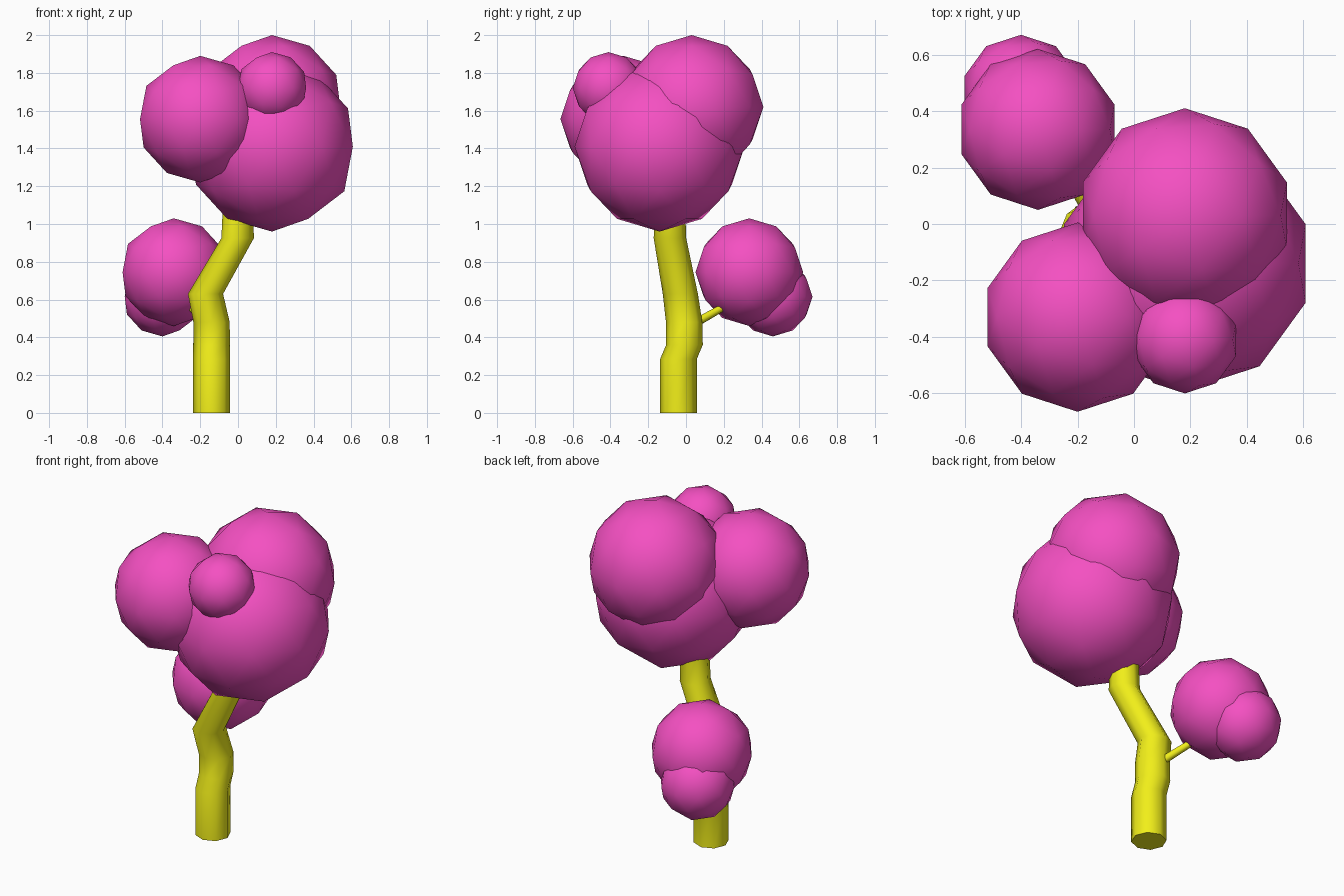
import bpy, bmesh
from math import cos, sin, pi, radians
from mathutils import Vector

if "Cube" in bpy.data.objects:
    bpy.data.objects.remove(bpy.data.objects["Cube"])


def material(name, rgb):
    m = bpy.data.materials.new(name)
    m.diffuse_color = (*rgb, 1)
    m.use_nodes = True
    m.node_tree.nodes["Principled BSDF"].inputs["Base Color"].default_value = m.diffuse_color
    return m


PINK = material("pink_leaves", (0.91, 0.08, 0.54))
YELLOW = material("yellow_bark", (0.88, 0.86, 0.01))


def leaf_ball(name, centre, radius):
    bpy.ops.mesh.primitive_ico_sphere_add(subdivisions=2, radius=radius, location=centre)
    ob = bpy.context.object
    ob.name = name
    ob.data.materials.append(PINK)
    bpy.ops.object.shade_smooth()


def limb(name, rings, sides, u=Vector((1, 0, 0)), v=Vector((0, 1, 0))):
    """Tube through (x, y, z, radius) rings, all lying in the u-v plane."""
    bm = bmesh.new()
    loops = []
    for x, y, z, r in rings:
        c = Vector((x, y, z))
        loops.append([bm.verts.new(c + r * (cos(2 * pi * i / sides) * u + sin(2 * pi * i / sides) * v))
                      for i in range(sides)])
    for a, b in zip(loops, loops[1:]):
        for i in range(sides):
            j = (i + 1) % sides
            bm.faces.new((a[i], a[j], b[j], b[i]))
    bm.faces.new(loops[0][::-1])
    bm.faces.new(loops[-1])
    bmesh.ops.recalc_face_normals(bm, faces=bm.faces)
    mesh = bpy.data.meshes.new(name)
    bm.to_mesh(mesh)
    bm.free()
    mesh.materials.append(YELLOW)
    ob = bpy.data.objects.new(name, mesh)
    bpy.context.collection.objects.link(ob)
    bpy.ops.object.select_all(action='DESELECT')
    ob.select_set(True)
    bpy.context.view_layer.objects.active = ob
    bpy.ops.object.shade_smooth_by_angle(angle=radians(60))


# Crown
leaf_ball("crown_main", (0.18, -0.14, 1.41), 0.45)
leaf_ball("crown_top", (0.18, 0.03, 1.62), 0.38)
leaf_ball("crown_left", (-0.20, -0.33, 1.555), 0.335)
leaf_ball("crown_small", (0.18, -0.41, 1.72), 0.19)

# Low side foliage
leaf_ball("side_foliage_large", (-0.34, 0.335, 0.745), 0.285)
leaf_ball("side_foliage_small", (-0.40, 0.46, 0.615), 0.21)

# Crooked trunk with level rings
limb("trunk", [
    (-0.14, -0.04, 0.00, 0.097),
    (-0.14, -0.04, 0.285, 0.097),
    (-0.14, -0.008, 0.36, 0.097),
    (-0.14, -0.01, 0.48, 0.096),
    (-0.172, -0.03, 0.63, 0.093),
    (-0.002, -0.085, 0.925, 0.086),
    (0.0, -0.085, 1.10, 0.08),
], 8)

# Thin side branch
start, end = Vector((-0.15, 0.03, 0.465)), Vector((-0.29, 0.27, 0.60))
d = (end - start).normalized()
u = d.cross(Vector((0, 0, 1))).normalized()
limb("side_branch", [(*start, 0.024), (*end, 0.018)], 8, u, d.cross(u))
